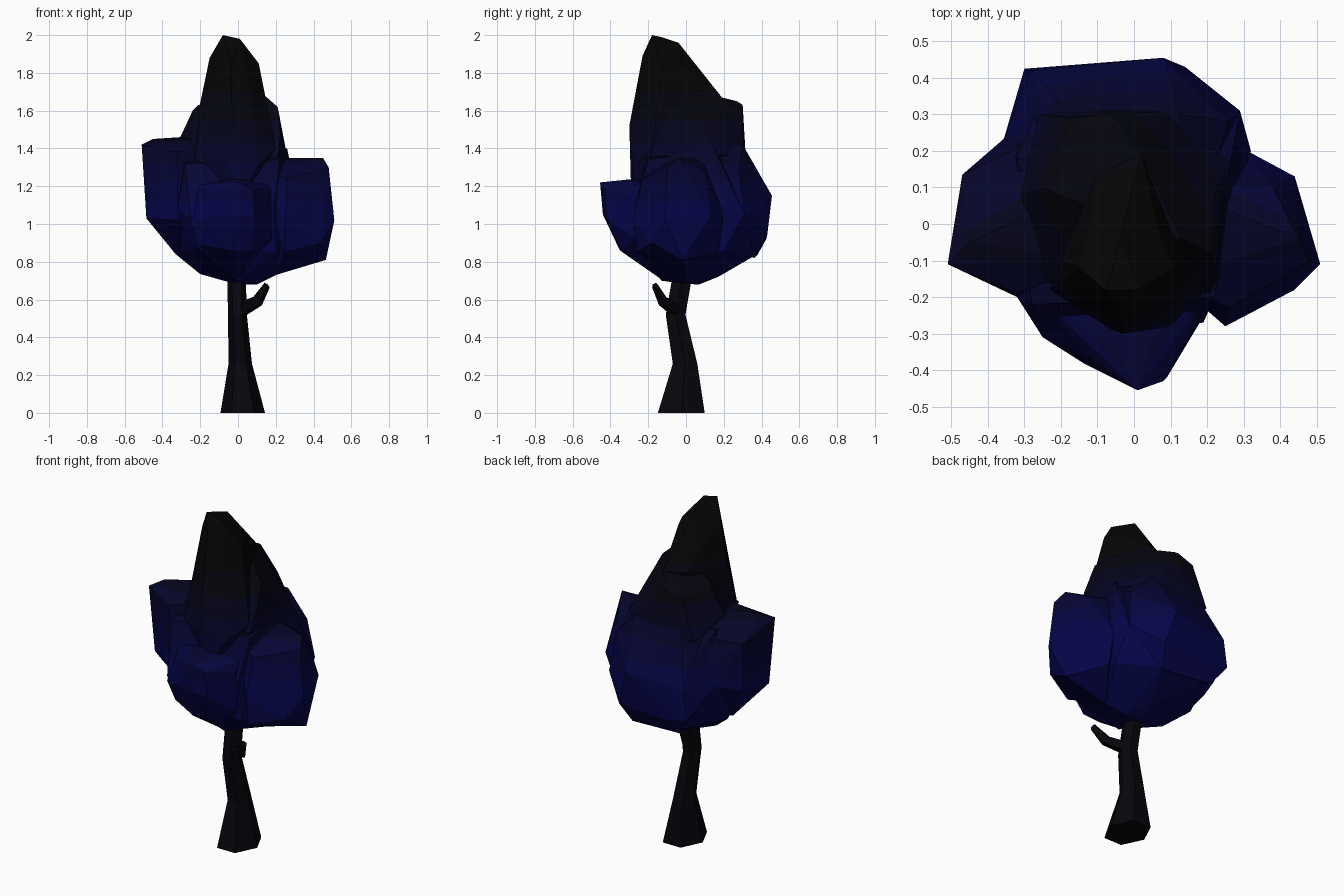
import bpy, bmesh
from math import sin, cos, pi
from mathutils import Vector


def material(name, rgb):
    m = bpy.data.materials.new(name)
    m.diffuse_color = (*rgb, 1)
    return m


# foliage fades from navy at the bottom to black at the top
CUTS = [1.12, 1.22, 1.32, 1.43, 1.55, 1.7]
BANDS = []
for i in range(len(CUTS) + 1):
    t = i / len(CUTS)
    BANDS.append(material(f"leaf_{i}", (0.0015, 0.0015, 0.066 * (1 - t) ** 1.7 + 0.0015)))
BARK = material("bark", (0.0017, 0.0017, 0.0035))


def add_object(name, bm, mats):
    bmesh.ops.recalc_face_normals(bm, faces=bm.faces)
    me = bpy.data.meshes.new(name)
    bm.to_mesh(me)
    bm.free()
    for m in mats:
        me.materials.append(m)
    ob = bpy.data.objects.new(name, me)
    bpy.context.collection.objects.link(ob)
    return ob


def clump(name, pts):
    """Faceted leaf clump: hull of its corner points, sliced into colour bands."""
    bm = bmesh.new()
    for p in pts:
        bm.verts.new(p)
    bmesh.ops.convex_hull(bm, input=bm.verts)
    loose = [v for v in bm.verts if not v.link_faces]
    bmesh.ops.delete(bm, geom=loose, context='VERTS')
    for z in CUTS:
        bmesh.ops.bisect_plane(bm, geom=bm.verts[:] + bm.edges[:] + bm.faces[:],
                               plane_co=(0, 0, z), plane_no=(0, 0, 1))
    for f in bm.faces:
        zc = f.calc_center_median().z
        f.material_index = sum(zc > z for z in CUTS)
    return add_object(name, bm, BANDS)


def limb(name, sections, sides, axis=None):
    """Loft of polygon rings (x, y, z, rx, ry); axis tilts the rings."""
    bm = bmesh.new()
    rot = Vector((0, 0, 1)).rotation_difference(Vector(axis or (0, 0, 1)))
    rings = []
    for x, y, z, rx, ry in sections:
        rings.append([bm.verts.new(Vector((x, y, z)) + rot @ Vector(
            (rx * cos(2 * pi * k / sides), ry * sin(2 * pi * k / sides), 0)))
            for k in range(sides)])
    for a, b in zip(rings, rings[1:]):
        for k in range(sides):
            j = (k + 1) % sides
            bm.faces.new((a[k], a[j], b[j], b[k]))
    bm.faces.new(rings[0][::-1])
    bm.faces.new(rings[-1])
    return add_object(name, bm, [BARK])


# trunk and side branch
limb("trunk", [(0.025, -0.025, 0, 0.118, 0.143), (0.012, -0.005, 0.26, 0.062, 0.075),
               (-0.003, -0.055, 0.52, 0.05, 0.06), (-0.008, -0.02, 0.72, 0.049, 0.06)], 6)
limb("branch", [(0.01, -0.05, 0.545, 0.045, 0.04), (0.1, -0.12, 0.59, 0.034, 0.03),
                (0.152, -0.165, 0.675, 0.02, 0.018)], 5, (0.6, -0.45, 0.65))

# main round body
clump("foliage_body", [
    (0.1, 0.05, 0.68), (0, 0.07, 0.68), (-0.04, -0.06, 0.69), (0.2, 0, 0.73),
    (-0.2, 0, 0.735), (0, -0.13, 0.7), (0.02, 0.17, 0.72),
    (-0.33, 0.08, 0.84), (-0.22, -0.27, 0.88), (0.2, -0.24, 0.85), (0.3, 0.2, 0.86),
    (-0.2, 0.36, 0.84), (0.1, 0.36, 0.83),
    (-0.37, 0.22, 1.1), (-0.32, -0.2, 1.08), (0.19, -0.27, 1.1), (0.32, 0.2, 1.1),
    (0.29, 0.31, 1.05), (-0.25, -0.31, 1.03), (-0.25, 0.35, 1.2),
    (-0.28, -0.22, 1.32), (0.22, -0.2, 1.34), (0.26, 0.15, 1.4), (-0.32, 0.18, 1.4)])

# back bulge
clump("foliage_back", [
    (-0.3, 0.425, 0.95), (-0.17, 0.425, 0.92), (0.14, 0.43, 0.94), (-0.22, 0.38, 0.84),
    (0.1, 0.36, 0.82), (0.08, 0.455, 1.15), (-0.28, 0.42, 1.12), (-0.36, 0.22, 1.1),
    (0.29, 0.31, 1.05), (0.26, 0.28, 1.28), (0.03, 0.35, 1.3), (-0.25, 0.33, 1.28),
    (-0.18, 0.3, 1.42), (0.12, 0.3, 1.42), (-0.05, 0, 1.0), (0.2, 0.1, 1.4),
    (-0.28, 0.1, 1.42)])

# left lobe
clump("foliage_left", [
    (-0.51, -0.11, 1.42), (-0.45, -0.05, 1.45), (-0.3, 0.02, 1.46), (-0.47, 0.135, 1.34),
    (-0.485, -0.09, 1.03), (-0.475, 0.02, 1.02), (-0.46, 0.13, 1.06), (-0.33, 0.03, 0.84),
    (-0.32, -0.2, 1.02), (-0.32, -0.19, 1.38), (-0.36, 0.23, 1.1), (-0.33, 0.2, 1.36),
    (-0.1, -0.1, 1.45), (-0.1, 0.1, 1.45), (-0.15, 0, 0.8), (-0.25, 0.3, 1.15)])

# right lobe
clump("foliage_right", [
    (0.45, -0.04, 1.35), (0.48, -0.1, 1.3), (0.28, 0.05, 1.34), (0.38, 0.1, 1.28),
    (0.51, -0.11, 1.02), (0.44, 0.13, 1.05), (0.465, -0.02, 0.81), (0.44, -0.18, 0.9),
    (0.25, -0.28, 1.02), (0.25, -0.26, 0.85), (0.26, -0.23, 1.24), (0.31, 0.2, 1.05),
    (0.32, 0.17, 0.85), (0.2, 0, 0.73), (0.1, -0.15, 1.3), (0.1, 0.1, 1.35)])

# front lobe
clump("foliage_front", [
    (0.01, -0.455, 1.22), (0.05, -0.31, 1.235), (-0.06, -0.33, 1.23), (0.08, -0.43, 1.18),
    (0.01, -0.44, 1.05), (0.09, -0.42, 1.03), (-0.14, -0.38, 1.04), (-0.13, -0.36, 1.17),
    (-0.25, -0.31, 1.0), (-0.21, -0.29, 0.89), (0.17, -0.28, 1.15), (0.18, -0.27, 0.92),
    (-0.05, -0.35, 0.86), (0.07, -0.34, 0.86), (0, -0.12, 0.7), (0, -0.1, 1.25),
    (-0.24, -0.22, 1.2), (0.18, -0.22, 1.2)])

# upper shoulder around the crown
clump("foliage_shoulder", [
    (0.02, 0.19, 1.67), (-0.06, 0.27, 1.65), (-0.06, 0.3, 1.63), (-0.17, 0.29, 1.6),
    (-0.21, 0.08, 1.63), (-0.24, 0.1, 1.6), (0.21, -0.08, 1.62), (0.13, -0.04, 1.69),
    (0.22, 0.1, 1.48), (0.225, -0.15, 1.48), (0.06, 0.29, 1.5),
    (-0.1, 0.315, 1.38), (0.1, 0.31, 1.38), (-0.31, 0.08, 1.45), (-0.26, 0.3, 1.36),
    (0.26, 0.17, 1.36), (-0.24, -0.16, 1.42), (0.21, -0.19, 1.36), (0, -0.1, 1.1)])

# pointed crown
clump("foliage_crown", [
    (-0.08, -0.18, 2.0), (-0.06, -0.13, 1.99), (0.01, -0.18, 1.98), (-0.04, -0.04, 1.96),
    (-0.15, -0.12, 1.88), (-0.04, -0.23, 1.89), (-0.13, -0.04, 1.84), (0.11, -0.12, 1.85),
    (0.07, -0.03, 1.85), (0.02, 0.19, 1.67), (-0.1, 0.14, 1.67), (0.14, -0.12, 1.7),
    (-0.2, -0.1, 1.64), (-0.03, -0.3, 1.52), (0.1, -0.25, 1.5), (-0.15, -0.22, 1.5),
    (-0.23, -0.18, 1.32), (-0.06, -0.29, 1.33), (0.1, -0.28, 1.3), (0.2, -0.18, 1.4),
    (0, 0, 1.1), (0.02, -0.29, 1.15)])
